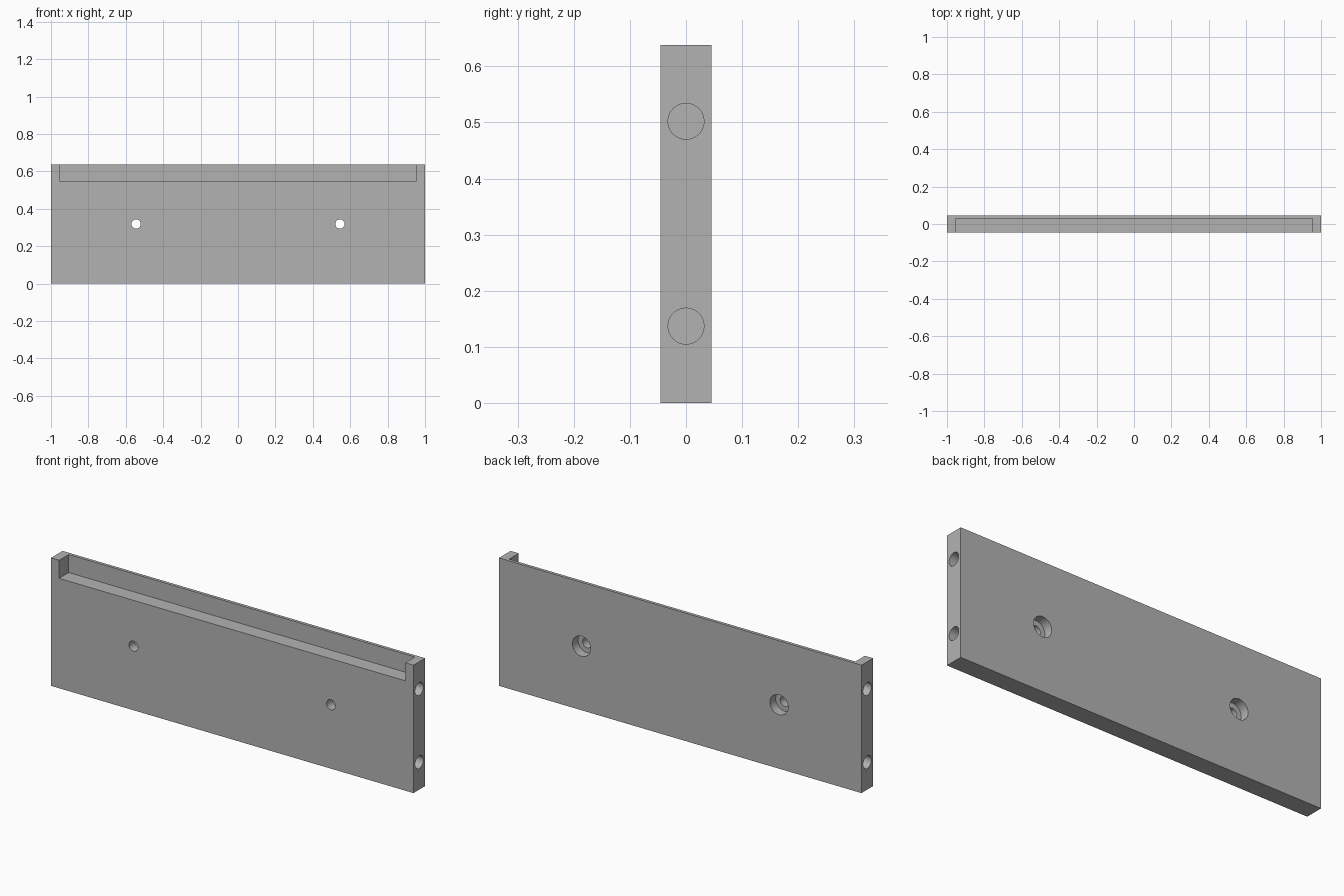
import bpy
from math import pi, radians

if "Cube" in bpy.data.objects:
    bpy.data.objects.remove(bpy.data.objects["Cube"], do_unlink=True)

LENGTH, THICK, HEIGHT = 2.0, 0.091, 0.638
BACK, FRONT = THICK / 2, -THICK / 2

grey = bpy.data.materials.new("plain grey")
grey.use_nodes = True
colour = (0.45, 0.45, 0.45, 1)
grey.diffuse_color = colour
grey.node_tree.nodes["Principled BSDF"].inputs["Base Color"].default_value = colour


def box(name, low, high):
    centre = [(a + b) / 2 for a, b in zip(low, high)]
    bpy.ops.mesh.primitive_cube_add(size=1, location=centre)
    obj = bpy.context.object
    obj.name = name
    obj.scale = [b - a for a, b in zip(low, high)]
    bpy.ops.object.transform_apply(location=True, rotation=False, scale=True)
    obj.data.materials.append(grey)
    return obj


def rod(name, radius, depth, location, rotation):
    bpy.ops.mesh.primitive_cylinder_add(vertices=64, radius=radius, depth=depth,
                                        location=location, rotation=rotation)
    obj = bpy.context.object
    obj.name = name
    obj.data.materials.append(grey)
    return obj


def cut(target, cutter):
    mod = target.modifiers.new("cut", 'BOOLEAN')
    mod.operation = 'DIFFERENCE'
    mod.solver = 'EXACT'
    mod.object = cutter
    cutter.hide_render = True
    bpy.context.view_layer.objects.active = target
    bpy.ops.object.modifier_apply(modifier=mod.name)
    bpy.data.objects.remove(cutter, do_unlink=True)


# Main slab
plate = box("mounting_plate", (-LENGTH / 2, FRONT, 0), (LENGTH / 2, BACK, HEIGHT))

# Rebate along the top front edge, leaving a thin back lip and end cheeks
cut(plate, box("rebate_cutter", (-0.955, FRONT - 0.1, 0.548), (0.955, 0.03, HEIGHT + 0.1)))

for side in (-1, 1):
    # Screw holes through the plate, counterbored from the back
    x, z = side * 0.545, HEIGHT / 2
    cut(plate, rod("screw_hole_cutter", 0.025, 0.4, (x, 0, z), (pi / 2, 0, 0)))
    cut(plate, rod("counterbore_cutter", 0.05, 0.09, (x, BACK, z), (pi / 2, 0, 0)))
    # Blind dowel holes in each end
    for z in (0.137, 0.502):
        cut(plate, rod("dowel_cutter", 0.032, 0.4, (side * LENGTH / 2, 0, z), (0, pi / 2, 0)))

# Smooth hole walls, crisp edges
bpy.ops.object.select_all(action='DESELECT')
plate.select_set(True)
bpy.context.view_layer.objects.active = plate
bpy.ops.object.shade_smooth_by_angle(angle=radians(30))
